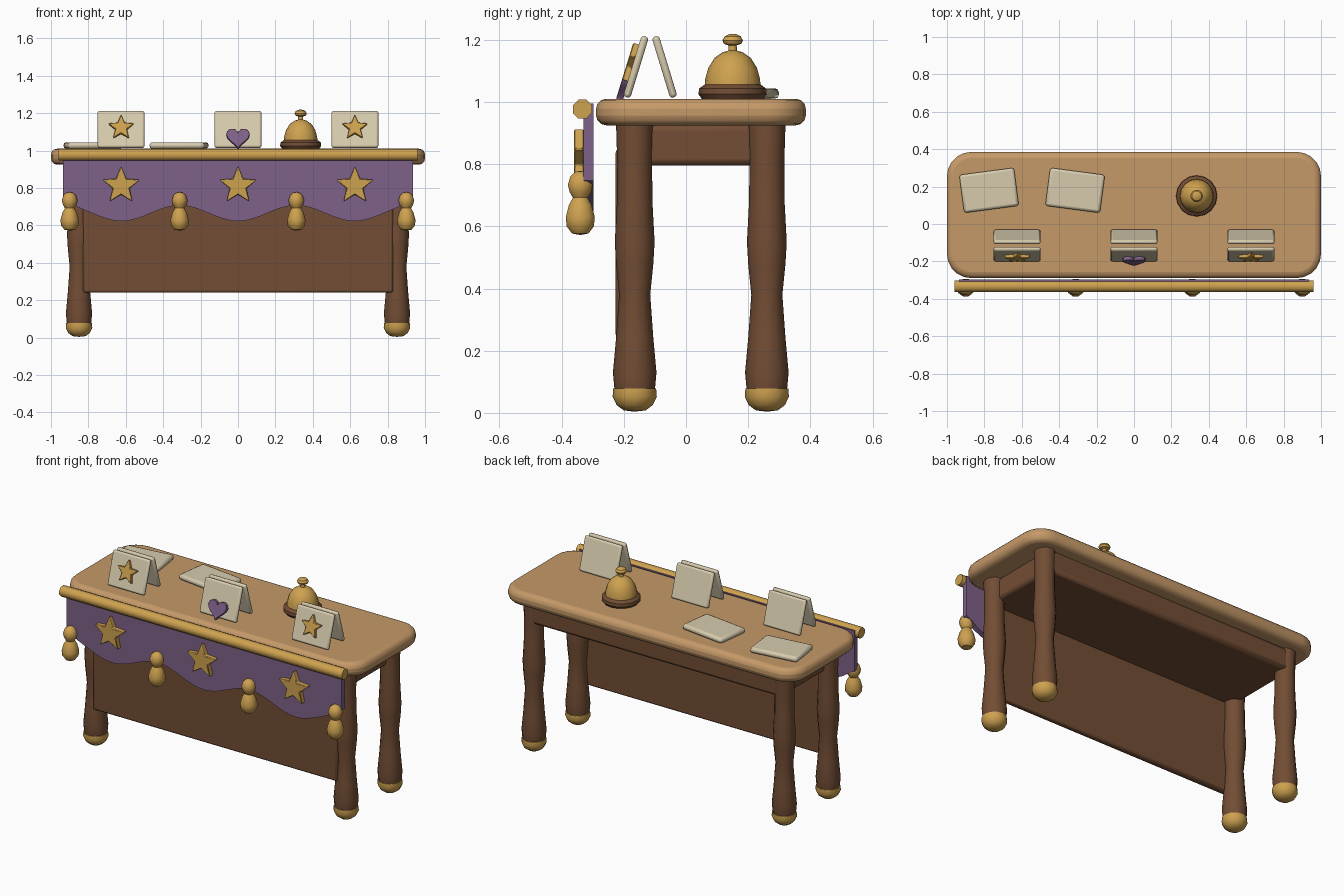
import bpy, bmesh, math
from mathutils import Matrix, Vector

if "Cube" in bpy.data.objects:
    bpy.data.objects.remove(bpy.data.objects["Cube"])


def mat(name, rgb):
    m = bpy.data.materials.new(name)
    m.diffuse_color = (*rgb, 1)
    m.use_nodes = True
    m.node_tree.nodes["Principled BSDF"].inputs["Base Color"].default_value = m.diffuse_color
    return m


OAK = mat("light_wood", (0.56, 0.32, 0.14))
BROWN = mat("dark_wood", (0.17, 0.075, 0.035))
GOLD = mat("gold", (0.62, 0.36, 0.08))
PURPLE = mat("purple", (0.21, 0.12, 0.25))
PAPER = mat("paper", (0.68, 0.6, 0.42))


def finish(name, bm, material, bevel=0, segments=2, smooth=35):
    bmesh.ops.recalc_face_normals(bm, faces=bm.faces)
    me = bpy.data.meshes.new(name)
    bm.to_mesh(me)
    bm.free()
    me.materials.append(material)
    ob = bpy.data.objects.new(name, me)
    bpy.context.collection.objects.link(ob)
    if bevel:
        b = ob.modifiers.new("bevel", "BEVEL")
        b.width, b.segments, b.limit_method = bevel, segments, "ANGLE"
    bpy.context.view_layer.objects.active = ob
    ob.select_set(True)
    bpy.ops.object.shade_smooth_by_angle(angle=math.radians(smooth))
    ob.select_set(False)
    return ob


def box(name, center, size, material, bevel=0, segments=2, rot=(0, 0, 0)):
    bm = bmesh.new()
    bmesh.ops.create_cube(bm, size=1)
    bmesh.ops.scale(bm, vec=size, verts=bm.verts)
    ob = finish(name, bm, material, bevel, segments)
    ob.location, ob.rotation_euler = center, rot
    return ob


def lathe(name, profile, center, material, sides=12):
    """Revolve (radius, z) points; the first and last lie on the axis."""
    bm = bmesh.new()
    vs = [bm.verts.new((r, 0, z)) for r, z in profile]
    es = [bm.edges.new(p) for p in zip(vs, vs[1:])]
    bmesh.ops.spin(bm, geom=vs + es, axis=(0, 0, 1), cent=(0, 0, 0),
                   angle=2 * math.pi, steps=sides)
    bmesh.ops.remove_doubles(bm, verts=bm.verts, dist=1e-4)
    ob = finish(name, bm, material)
    ob.location = center
    return ob


def prism(name, outline, depth, center, material, tilt=0, bevel=0):
    """Outline in x/z, thickened along y around the centre."""
    bm = bmesh.new()
    f = bm.faces.new([bm.verts.new((x, -depth / 2, z)) for x, z in outline])
    ext = bmesh.ops.extrude_face_region(bm, geom=[f])["geom"]
    bmesh.ops.translate(bm, vec=(0, depth, 0),
                        verts=[v for v in ext if isinstance(v, bmesh.types.BMVert)])
    ob = finish(name, bm, material, bevel, 1)
    ob.location, ob.rotation_euler = center, (tilt, 0, 0)
    return ob


def star(radius):
    return [(math.sin(i * math.pi / 5) * r, math.cos(i * math.pi / 5) * r)
            for i in range(10) for r in [radius if i % 2 == 0 else radius * 0.46]]


def heart(s):
    return [(s * 16 * math.sin(t) ** 3,
             s * (13 * math.cos(t) - 5 * math.cos(2 * t) - 2 * math.cos(3 * t) - math.cos(4 * t)))
            for t in [2 * math.pi * i / 24 for i in range(24)]]


# table top: rounded rectangle with softened rim
bm = bmesh.new()
R, HX, HY = 0.13, 1.0, 0.3375
pts = []
for k, (sx, sy) in enumerate([(1, 1), (-1, 1), (-1, -1), (1, -1)]):
    for i in range(6):
        a = math.pi / 2 * (k + i / 5)
        pts.append((sx * (HX - R) + R * math.cos(a), sy * (HY - R) + R * math.sin(a), 0.925))
face = bm.faces.new([bm.verts.new(p) for p in pts])
ext = bmesh.ops.extrude_face_region(bm, geom=[face])["geom"]
bmesh.ops.translate(bm, vec=(0, 0, 0.085),
                    verts=[v for v in ext if isinstance(v, bmesh.types.BMVert)])
top = finish("table_top", bm, OAK, 0.032, 3)
top.location.y = 0.048

# apron under the top and front modesty panel
box("apron", (0, 0.052, 0.862), (1.72, 0.51, 0.134), BROWN, 0.02)
box("front_panel", (0, -0.206, 0.545), (1.66, 0.04, 0.61), BROWN, 0.012)

# turned legs with gold feet
LEG = [(0, 0.05), (0.062, 0.05), (0.066, 0.085), (0.07, 0.13), (0.06, 0.24), (0.05, 0.38),
       (0.06, 0.48), (0.064, 0.55), (0.057, 0.68), (0.056, 0.8), (0.06, 0.93), (0, 0.93)]
FOOT = [(0, 0.004), (0.035, 0.008), (0.058, 0.025), (0.071, 0.052), (0.069, 0.078), (0, 0.083)]
for x, side in ((-0.85, "left"), (0.85, "right")):
    for y, end in ((-0.165, "front"), (0.26, "back")):
        lathe(f"{end}_{side}_leg", LEG, (x, y, 0), BROWN)
        lathe(f"{end}_{side}_foot", FOOT, (x, y, 0), GOLD)

# scalloped cloth hanging from a gold rail
hem = []
for i in range(49):
    x = -0.935 + 1.87 * i / 48
    lift = 0.04 * max(0, (abs(x) - 0.85) / 0.085)
    hem.append((x, 0.665 - 0.042 * math.cos(2 * math.pi * x / 0.623) + lift))
prism("cloth", hem + [(0.935, 0.995), (-0.935, 0.995)], 0.033, (0, -0.3135, 0), PURPLE)
bm = bmesh.new()
bmesh.ops.create_cone(bm, cap_ends=True, segments=8, radius1=0.033, radius2=0.033, depth=1.92,
                      matrix=Matrix.Rotation(math.pi / 2, 4, "Y") @ Matrix.Rotation(math.pi / 8, 4, "Z"))
finish("rail", bm, GOLD, smooth=50).location = (0, -0.333, 0.977)

# cloth stars
for x in (-0.625, 0, 0.625):
    prism("cloth_star", star(0.103), 0.034, (x, -0.344, 0.812), GOLD, bevel=0.004)

# tassels: bead above a skirt
TASSEL = [(0, 0.572), (0.028, 0.577), (0.046, 0.6), (0.049, 0.63), (0.038, 0.67), (0.025, 0.692),
          (0.036, 0.71), (0.042, 0.734), (0.033, 0.762), (0.015, 0.776), (0, 0.778)]
for x in (-0.9, -0.312, 0.312, 0.9):
    lathe("tassel", TASSEL, (x, -0.34, 0), GOLD, 10)

# folded tent cards with emblems
TILT = math.radians(17)
for x in (-0.625, 0, 0.625):
    box("card_front", (x, -0.161, 1.113), (0.25, 0.024, 0.205), PAPER, 0.01, 2, (-TILT, 0, 0))
    box("card_back", (x, -0.069, 1.113), (0.25, 0.024, 0.205), PAPER, 0.01, 2, (TILT, 0, 0))
    if x:
        prism("card_star", star(0.071), 0.022, (x, -0.179, 1.122), GOLD, -TILT, 0.003)
    else:
        prism("card_heart", heart(0.0039), 0.022, (x, -0.195, 1.07), PURPLE, -TILT, 0.003)

# loose cards lying on the table
for x, turn in ((-0.775, 7.5), (-0.315, -7.5)):
    box("flat_card", (x, 0.18, 1.027), (0.295, 0.205, 0.034), PAPER, 0.014, 2,
        (0, 0, math.radians(turn)))

# desk bell
BELL = (0.335, 0.15, 0)
lathe("bell_base", [(0, 1.0), (0.092, 1.0), (0.11, 1.025), (0.108, 1.043), (0.09, 1.056), (0, 1.056)],
      BELL, BROWN, 16)
lathe("bell_dome", [(0, 1.05), (0.09, 1.05), (0.088, 1.075), (0.078, 1.11), (0.058, 1.142),
                    (0.032, 1.16), (0.014, 1.165), (0.013, 1.182), (0.028, 1.187), (0.033, 1.198),
                    (0.026, 1.211), (0.012, 1.218), (0, 1.219)], BELL, GOLD, 16)
